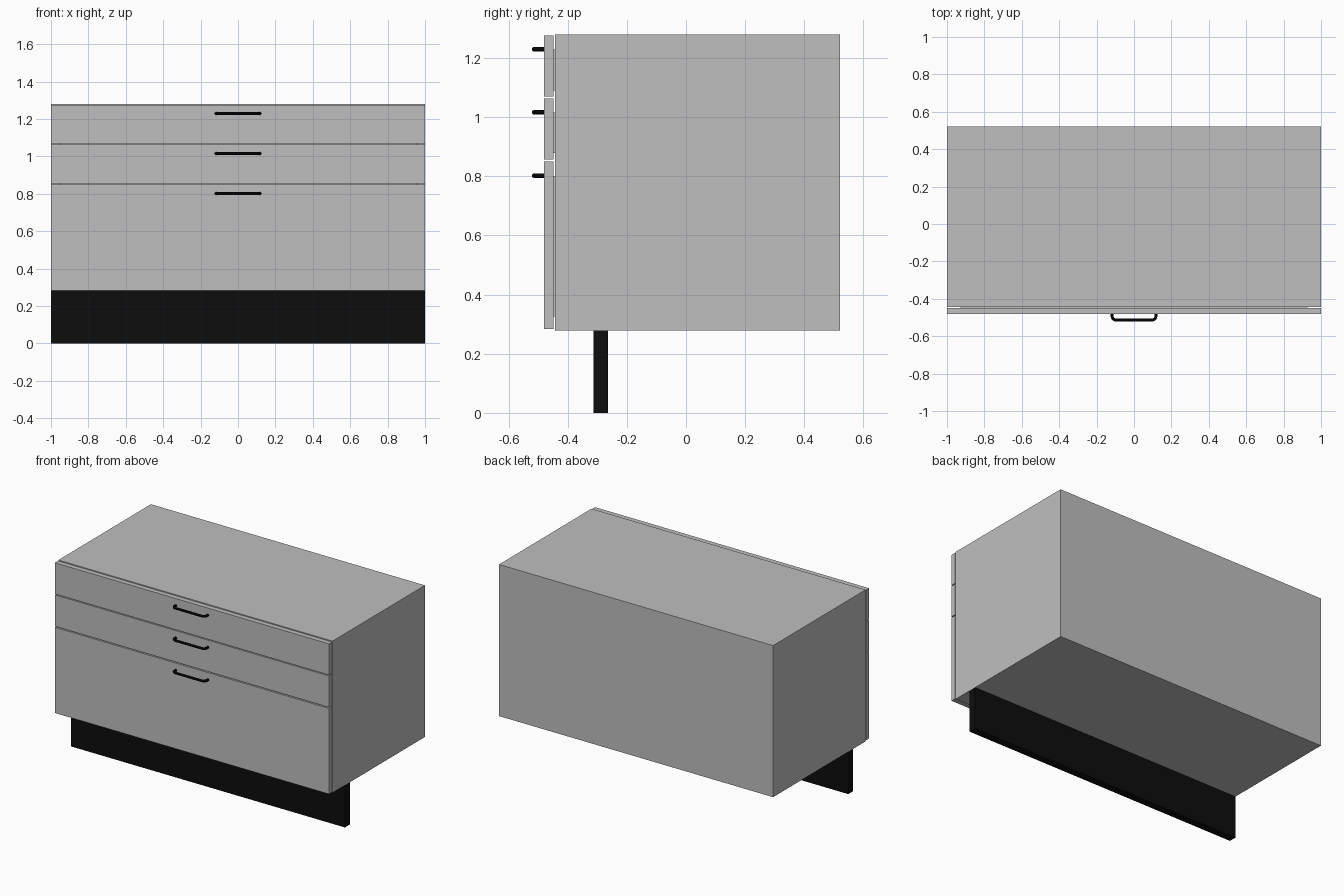
import bpy
import math

cube = bpy.data.objects.get("Cube")
if cube:
    bpy.data.objects.remove(cube, do_unlink=True)


def material(name, value):
    m = bpy.data.materials.new(name)
    m.use_nodes = True
    m.diffuse_color = (value, value, value, 1)
    m.node_tree.nodes["Principled BSDF"].inputs["Base Color"].default_value = (value, value, value, 1)
    return m


GREY = material("light grey panel", 0.52)
BLACK = material("matt black", 0.004)


def box(name, x, y, z, mat):
    """Box spanning the given (low, high) ranges."""
    bpy.ops.mesh.primitive_cube_add(size=1)
    o = bpy.context.object
    o.name = name
    spans = (x, y, z)
    o.location = [(a + b) / 2 for a, b in spans]
    o.scale = [b - a for a, b in spans]
    bpy.ops.object.transform_apply(location=True, rotation=False, scale=True)
    o.data.materials.append(mat)
    return o


def handle(name, z):
    """Round bar bent into a pull with two rounded corners."""
    half, front, root, bend = 0.117, -0.513, -0.478, 0.02
    path = [(-half, root)]
    for side, start in ((-1, math.pi), (1, 1.5 * math.pi)):
        for i in range(7):
            a = start + i * math.pi / 12
            path.append((side * (half - bend) + bend * math.cos(a),
                         front + bend + bend * math.sin(a)))
    path.append((half, root))
    c = bpy.data.curves.new(name, "CURVE")
    c.dimensions = "3D"
    c.bevel_depth = 0.008
    c.bevel_resolution = 3
    c.use_fill_caps = True
    s = c.splines.new("POLY")
    s.points.add(len(path) - 1)
    for p, (x, y) in zip(s.points, path):
        p.co = (x, y, z, 1)
    o = bpy.data.objects.new(name, c)
    bpy.context.collection.objects.link(o)
    c.materials.append(BLACK)
    bpy.ops.object.select_all(action="DESELECT")
    o.select_set(True)
    bpy.context.view_layer.objects.active = o
    bpy.ops.object.convert(target="MESH")
    bpy.ops.object.shade_smooth_by_angle()


# Carcass: open at the front
FRONT, BACK, LOW, HIGH, T = -0.443, 0.52, 0.279, 1.279, 0.045
for side, x in (("right", (-1, -1 + T)), ("left", (1 - T, 1))):
    box(side + "_side_panel", x, (FRONT, BACK), (LOW, HIGH), GREY)
inner = (-1 + T, 1 - T)
box("top_panel", inner, (FRONT, BACK), (HIGH - T, HIGH), GREY)
box("bottom_panel", inner, (FRONT, BACK), (LOW, LOW + T), GREY)
box("back_panel", inner, (BACK - T, BACK), (LOW + T, HIGH - T), GREY)

# Plinth board
box("plinth", (-1, 1), (-0.313, -0.263), (0, LOW), BLACK)

# Drawers: front, open box behind it, handle
drawers = [("top", 1.069, 1.275, 1.09, 1.228, 1.229),
           ("middle", 0.856, 1.063, 0.878, 1.015, 1.016),
           ("bottom", 0.284, 0.849, 0.325, 0.80, 0.802)]
for name, low, high, box_low, box_high, grip in drawers:
    box(name + "_drawer_front", (-1, 1), (-0.48, -0.448), (low, high), GREY)
    w, d0, d1, t = 0.927, -0.448, 0.45, 0.03
    z = (box_low, box_high)
    for side, x in (("right", (-w, -w + t)), ("left", (w - t, w))):
        box(name + "_drawer_" + side, x, (d0, d1), z, GREY)
    span = (-w + t, w - t)
    box(name + "_drawer_inner_front", span, (d0, d0 + t), z, GREY)
    box(name + "_drawer_back", span, (d1 - t, d1), z, GREY)
    box(name + "_drawer_base", span, (d0 + t, d1 - t), (box_low, box_low + t), GREY)
    handle(name + "_handle", grip)
